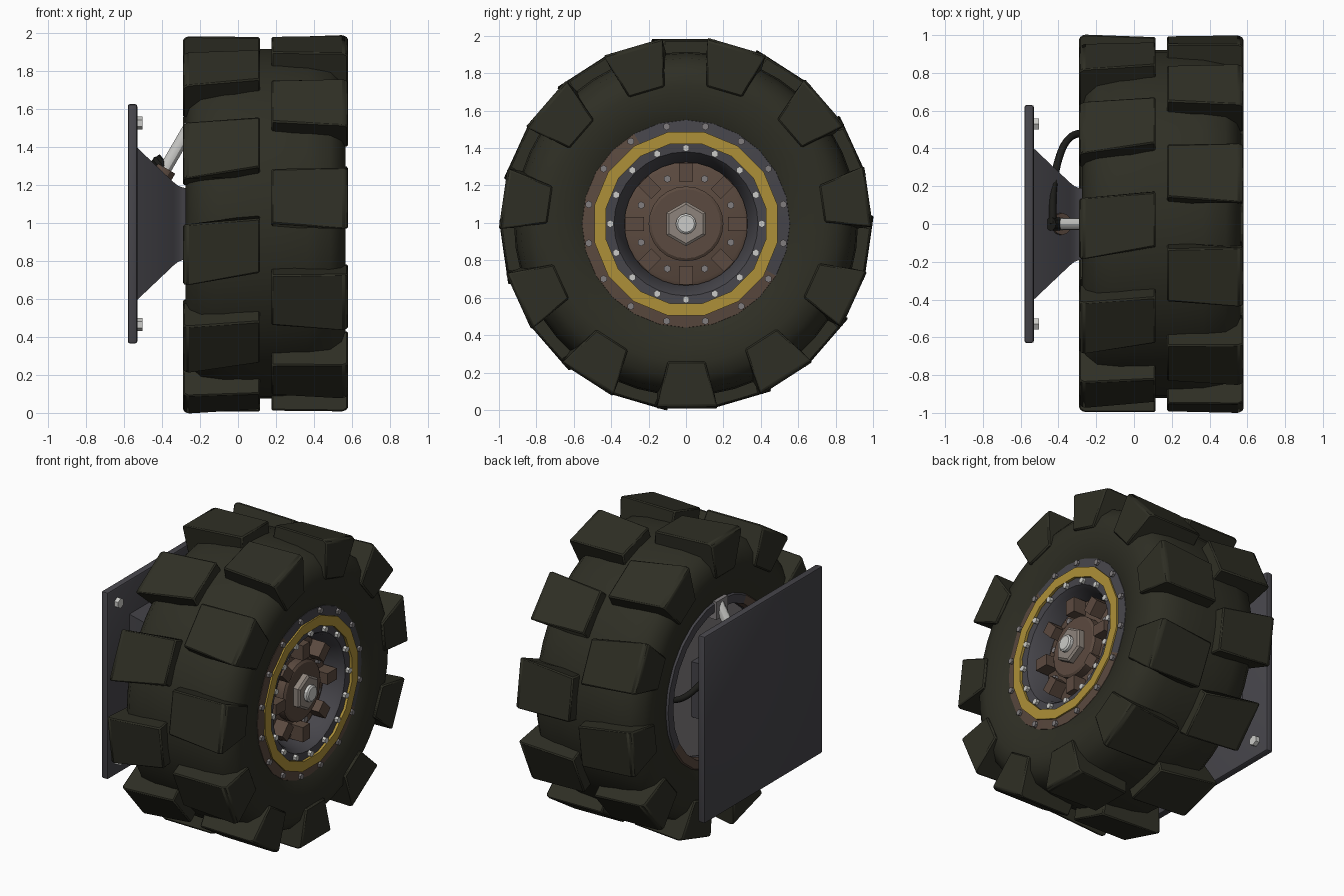
import bpy, bmesh, math
from mathutils import Vector, Matrix

if "Cube" in bpy.data.objects:
    bpy.data.objects.remove(bpy.data.objects["Cube"])

CZ = 0.995          # axle height
CX = 0.145          # middle of the tyre


def mat(name, r, g, b):
    m = bpy.data.materials.new(name)
    m.diffuse_color = (r, g, b, 1)
    m.use_nodes = True
    m.node_tree.nodes["Principled BSDF"].inputs["Base Color"].default_value = m.diffuse_color
    return m


RUBBER = mat("dark olive rubber", 0.028, 0.028, 0.018)
STEEL = mat("dark steel", 0.062, 0.06, 0.07)
RUST = mat("rusty brown", 0.105, 0.068, 0.05)
YELLOW = mat("faded yellow", 0.42, 0.28, 0.04)
BRIGHT = mat("bright metal", 0.6, 0.6, 0.58)
GREY = mat("grey disc metal", 0.22, 0.205, 0.21)
TAN = mat("worn tan metal", 0.27, 0.23, 0.2)
BLACK = mat("black hose", 0.012, 0.012, 0.01)


def finish(name, bm, mats, smooth=30):
    bmesh.ops.remove_doubles(bm, verts=bm.verts, dist=1e-5)
    bmesh.ops.recalc_face_normals(bm, faces=bm.faces)
    me = bpy.data.meshes.new(name)
    bm.to_mesh(me)
    bm.free()
    for m in mats:
        me.materials.append(m)
    for p in me.polygons:
        p.use_smooth = True
    me.set_sharp_from_angle(angle=math.radians(smooth))
    ob = bpy.data.objects.new(name, me)
    bpy.context.collection.objects.link(ob)
    return ob


def polar(x, r, a, t=0):
    """Point at radius r and angle a about the axle, moved t sideways."""
    return Vector((x, r * math.cos(a) - t * math.sin(a), CZ + r * math.sin(a) + t * math.cos(a)))


def lathe(name, profile, seg, mats, closed=False, phase=0.0, smooth=30, rule=None):
    """Spin an (x, r) profile about the axle."""
    bm = bmesh.new()
    rings = [[bm.verts.new(polar(x, r, phase + math.tau * i / seg)) for i in range(seg)]
             for x, r in profile]
    pairs = list(zip(rings, rings[1:])) + ([(rings[-1], rings[0])] if closed else [])
    for a, b in pairs:
        for i in range(seg):
            j = (i + 1) % seg
            f = bm.faces.new((a[i], a[j], b[j], b[i]))
            if rule:
                f.material_index = rule(f.calc_center_median())
    return finish(name, bm, mats, smooth)


def solid(profile):
    return [(profile[0][0], 0)] + profile + [(profile[-1][0], 0)]


def box(bm, centre, size, rot=Matrix()):
    m = Matrix.Translation(centre) @ rot @ Matrix.Diagonal((*size, 1))
    return bmesh.ops.create_cube(bm, size=1, matrix=m)


def rod(bm, p, q, r, seg):
    p, q = Vector(p), Vector(q)
    rot = (q - p).to_track_quat('Z', 'Y').to_matrix().to_4x4()
    bmesh.ops.create_cone(bm, cap_ends=True, segments=seg, radius1=r, radius2=r,
                          depth=(q - p).length, matrix=Matrix.Translation((p + q) / 2) @ rot)


def bolt_ring(name, n, radius, x0, x1, r, material, offset=0.0, seg=6):
    bm = bmesh.new()
    for i in range(n):
        a = math.tau * (i + offset) / n
        rod(bm, polar(x0, radius, a), polar(x1, radius, a), r, seg)
    finish(name, bm, [material])


# tyre carcass
half = [(0.35, 0.50), (0.385, 0.55), (0.405, 0.64), (0.42, 0.74), (0.40, 0.82),
        (0.34, 0.885), (0.22, 0.912), (0.08, 0.92)]
lathe("tyre", [(CX + s, r) for s, r in half] + [(CX - s, r) for s, r in reversed(half)],
      44, [RUBBER], closed=True, smooth=40)


# tread lugs wrapping over the shoulders: (offset, radius, half width, shear)
def lugs(name, side, start, shear):
    section = [(0.03, 0.983, 0.145, -1), (0.41, 0.987, 0.165, 1), (0.435, 0.972, 0.16, 1),
               (0.435, 0.735, 0.10, 0.5), (0.34, 0.735, 0.10, 0.5), (0.03, 0.86, 0.15, -1)]
    bm = bmesh.new()
    for k in range(11):
        a = start + math.tau * k / 11
        lo, hi = ([bm.verts.new(polar(CX + side * s, r, a, sg * w + shear * sh))
                   for s, r, w, sh in section] for sg in (-1, 1))
        bm.faces.new(lo)
        bm.faces.new(hi)
        for i in range(6):
            j = (i + 1) % 6
            bm.faces.new((lo[i], lo[j], hi[j], hi[i]))
    ob = finish(name, bm, [RUBBER], 20)
    bev = ob.modifiers.new("soft edges", 'BEVEL')
    bev.width = 0.008
    bev.segments = 1
    bev.limit_method = 'ANGLE'


lugs("outer_lugs", 1, -math.pi / 2, 0.006)
lugs("inner_lugs", -1, math.pi / 2, 0.025)

# rim barrel, bead rings and yellow ring
lathe("rim_barrel", [(-0.24, 0.55), (-0.24, 0.50), (0.50, 0.46), (0.50, 0.52)], 32, [STEEL], closed=True)
worn = lambda c: int(c.y + (c.z - CZ) < 0.12)
for nm, prof in (("outer_bead_ring", [(0.48, 0.575), (0.533, 0.555), (0.54, 0.49), (0.50, 0.46)]),
                 ("inner_bead_ring", [(-0.22, 0.575), (-0.255, 0.555), (-0.255, 0.50), (-0.20, 0.49)])):
    lathe(nm, prof, 24, [STEEL, RUST], closed=True, rule=worn)
lathe("yellow_ring", [(0.51, 0.50), (0.55, 0.50), (0.55, 0.435), (0.51, 0.435)], 16, [YELLOW],
      closed=True, phase=math.pi / 16)
bolt_ring("bead_bolts", 16, 0.53, 0.50, 0.552, 0.02, GREY, 0.5)
bolt_ring("ring_bolts", 16, 0.405, 0.49, 0.553, 0.02, BRIGHT)

# dished wheel face, hub and centre nut
lathe("wheel_dish", [(0.50, 0.48), (0.535, 0.46), (0.53, 0.385), (0.50, 0.365), (0.42, 0.34),
                     (0.38, 0.33), (0.36, 0.0)], 32, [STEEL])
lathe("hub_plate", solid([(0.36, 0.33), (0.41, 0.33), (0.42, 0.31)]), 32, [RUST])
lathe("hub_drum", solid([(0.40, 0.20), (0.475, 0.20), (0.485, 0.185)]), 24, [RUST])
lathe("hub_nut", solid([(0.47, 0.12), (0.52, 0.12), (0.53, 0.105)]), 6, [TAN], phase=math.pi / 6)
lathe("axle_cap", solid([(0.52, 0.055), (0.55, 0.055), (0.558, 0.045)]), 12, [BRIGHT])
bolt_ring("hub_bolts", 8, 0.26, 0.40, 0.44, 0.02, GREY, 0.5)
bm = bmesh.new()
for i in range(8):
    a = math.tau * i / 8
    box(bm, polar(0.45, 0.275, a), (0.12, 0.10, 0.075), Matrix.Rotation(a, 4, 'X'))
finish("hub_blocks", bm, [RUST])

# brake disc and axle behind the wheel
lathe("brake_disc", solid([(-0.17, 0.49), (-0.12, 0.49)]), 32, [GREY])
lathe("axle", solid([(-0.25, 0.14), (0.38, 0.14)]), 16, [STEEL])

# mounting plate with flared square arm
bm = bmesh.new()
box(bm, (-0.555, 0, CZ), (0.05, 1.26, 1.26))
bmesh.ops.bevel(bm, geom=bm.edges[:], offset=0.012, segments=2, affect='EDGES', profile=0.5)
finish("mount_plate", bm, [STEEL])
arm = [(-0.54, 0.405), (-0.53, 0.40), (-0.34, 0.22), (-0.315, 0.20), (-0.29, 0.19), (-0.16, 0.185)]
lathe("mount_arm", solid([(x, h * math.sqrt(2)) for x, h in arm]), 4, [STEEL], phase=math.pi / 4)
bm = bmesh.new()
for y in (-0.53, 0.53):
    for dz in (-0.53, 0.53):
        rod(bm, (-0.54, y, CZ + dz), (-0.502, y, CZ + dz), 0.034, 6)
finish("plate_bolts", bm, [BRIGHT])

# damper strut, collar and top bracket
low, top = Vector((-0.42, 0, 1.22)), Vector((-0.24, 0, 1.53))
bm = bmesh.new()
rod(bm, low, top, 0.033, 12)
finish("strut", bm, [BRIGHT])
bm = bmesh.new()
rod(bm, low, low.lerp(top, 0.22), 0.058, 12)
finish("strut_collar", bm, [RUST])
bm = bmesh.new()
box(bm, (-0.21, 0, 1.5), (0.12, 0.12, 0.12))
finish("strut_bracket", bm, [GREY])

# hydraulic hose and fitting
bm = bmesh.new()
rod(bm, (-0.40, 0, 1.29), (-0.44, 0, 1.34), 0.035, 10)
finish("hose_fitting", bm, [BLACK])
cu = bpy.data.curves.new("hose", 'CURVE')
cu.dimensions = '3D'
cu.bevel_depth = 0.02
cu.bevel_resolution = 2
cu.use_fill_caps = True
path = [(-0.43, 0.0, 1.33), (-0.435, 0.15, 1.31), (-0.41, 0.32, 1.22), (-0.36, 0.45, 1.12),
        (-0.28, 0.49, 1.06), (-0.20, 0.47, 1.04)]
sp = cu.splines.new('NURBS')
sp.points.add(len(path) - 1)
for p, c in zip(sp.points, path):
    p.co = (*c, 1)
sp.use_endpoint_u = True
sp.order_u = 3
sp.resolution_u = 5
cu.materials.append(BLACK)
bpy.context.collection.objects.link(bpy.data.objects.new("hose", cu))
